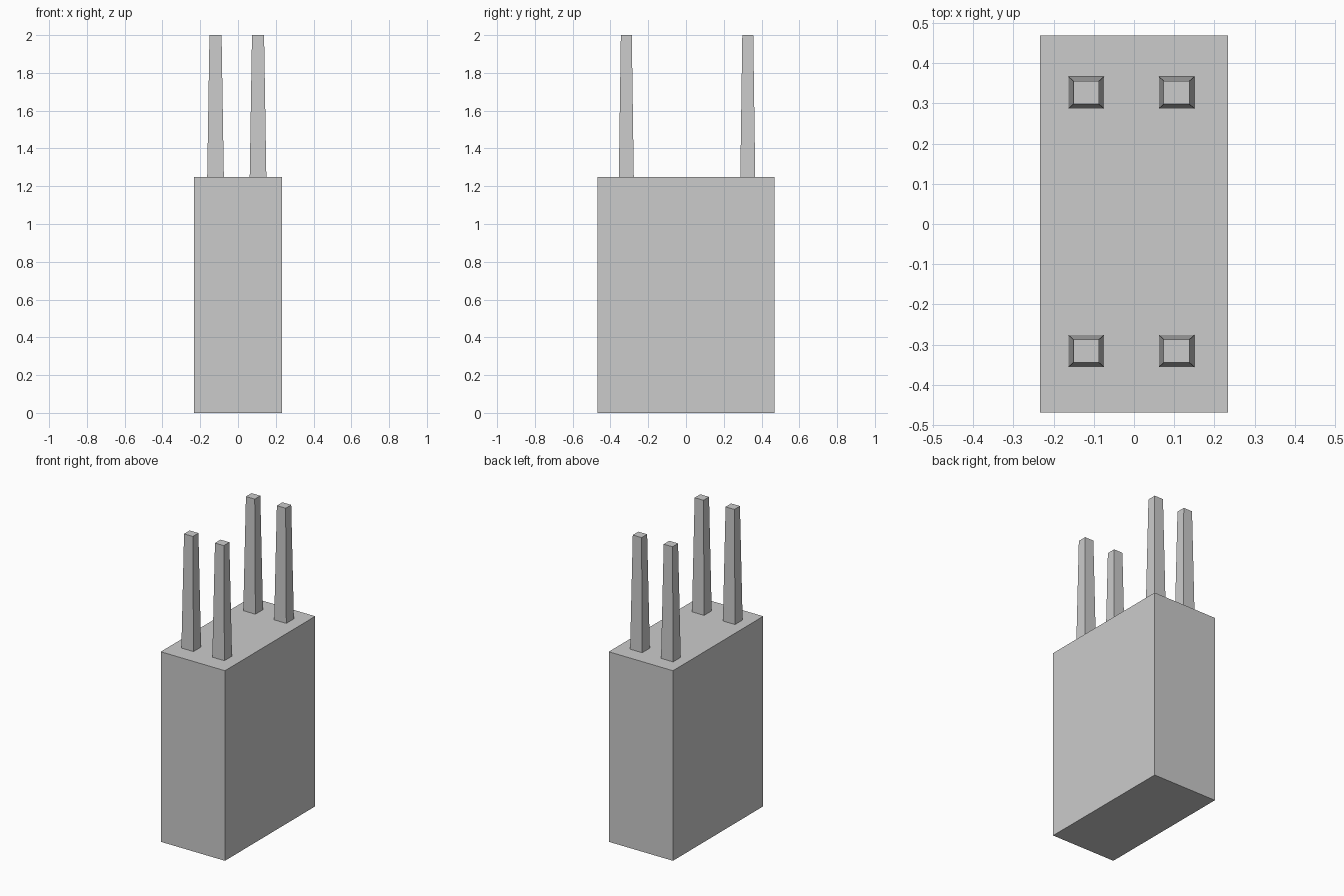
import bpy
import bmesh

if "Cube" in bpy.data.objects:
    bpy.data.objects.remove(bpy.data.objects["Cube"])


def tapered_box(name, center, bottom, top, z0, z1):
    """Box whose bottom and top rectangles may differ in size."""
    bm = bmesh.new()
    bmesh.ops.create_cube(bm, size=1)
    for v in bm.verts:
        size = top if v.co.z > 0 else bottom
        v.co.x = center[0] + v.co.x * size[0]
        v.co.y = center[1] + v.co.y * size[1]
        v.co.z = z1 if v.co.z > 0 else z0
    mesh = bpy.data.meshes.new(name)
    bm.to_mesh(mesh)
    bm.free()
    obj = bpy.data.objects.new(name, mesh)
    bpy.context.collection.objects.link(obj)
    return obj


BODY_TOP = 1.25

# Solid rectangular body
tapered_box("body", (0, 0), (0.467, 0.938), (0.467, 0.938), 0, BODY_TOP)

# Four slightly tapered prongs, set a little off centre
for side, x in (("left", -0.119), ("right", 0.106)):
    for end, y in (("front", -0.316), ("back", 0.327)):
        tapered_box(f"{end}_{side}_prong", (x, y),
                    (0.088, 0.079), (0.064, 0.058), BODY_TOP, 2.0)
